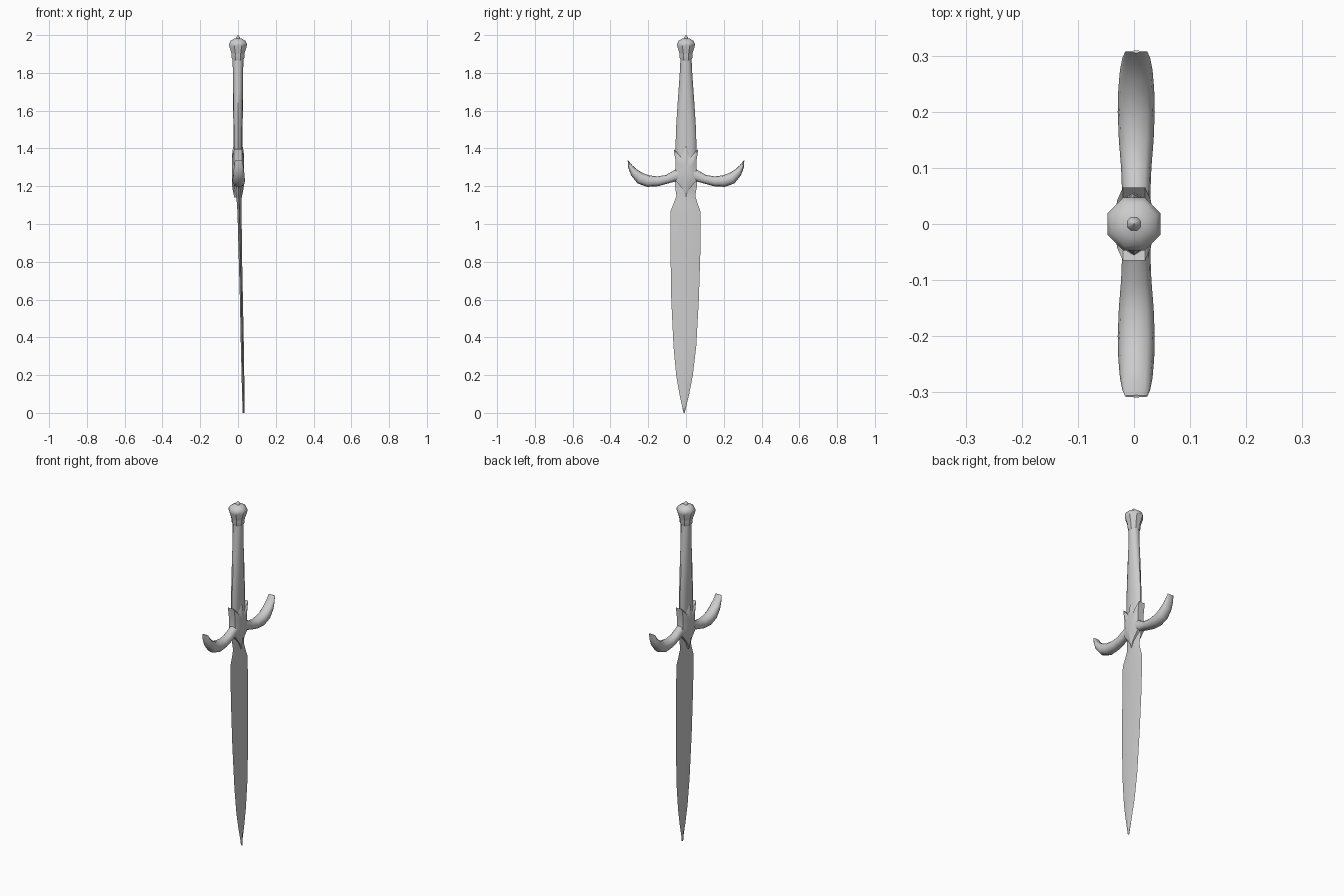
import bpy, bmesh, math
from mathutils import Vector

cube = bpy.data.objects.get("Cube")
if cube:
    bpy.data.objects.remove(cube, do_unlink=True)

metal = bpy.data.materials.new("plain grey")
metal.use_nodes = True
grey = (0.6, 0.6, 0.6, 1)
metal.diffuse_color = grey
metal.node_tree.nodes["Principled BSDF"].inputs["Base Color"].default_value = grey


def finish(name, bm, angle=40):
    bmesh.ops.recalc_face_normals(bm, faces=bm.faces)
    mesh = bpy.data.meshes.new(name)
    bm.to_mesh(mesh)
    bm.free()
    mesh.materials.append(metal)
    obj = bpy.data.objects.new(name, mesh)
    bpy.context.collection.objects.link(obj)
    bpy.ops.object.select_all(action='DESELECT')
    obj.select_set(True)
    bpy.context.view_layer.objects.active = obj
    bpy.ops.object.shade_smooth_by_angle(angle=math.radians(angle))
    return obj


def loft(name, rings, angle=40):
    """Skin a closed tube through equal-length rings of points."""
    bm = bmesh.new()
    rows = [[bm.verts.new(p) for p in ring] for ring in rings]
    n = len(rows[0])
    for a, b in zip(rows, rows[1:]):
        for i in range(n):
            j = (i + 1) % n
            bm.faces.new((a[i], a[j], b[j], b[i]))
    bm.faces.new(rows[0])
    bm.faces.new(rows[-1])
    return finish(name, bm, angle)


def ellipse(n, rx, ry, z, turn=0.0):
    return [(rx * math.cos(math.tau * (i + turn) / n),
             ry * math.sin(math.tau * (i + turn) / n), z) for i in range(n)]


# Blade: flat diamond section, leaning slightly towards +x: z, half width, x, y, half thickness
blade = [(1.27, 0.058, 0.0, 0, 0.018), (1.2, 0.058, 0.001, 0, 0.017),
         (1.15, 0.05, 0.004, -0.001, 0.014), (1.11, 0.063, 0.006, -0.002, 0.012),
         (1.065, 0.08, 0.008, -0.003, 0.011), (0.85, 0.079, 0.012, -0.003, 0.009),
         (0.6, 0.073, 0.018, -0.005, 0.008), (0.35, 0.06, 0.023, -0.006, 0.008),
         (0.2, 0.044, 0.026, -0.008, 0.007), (0.1, 0.026, 0.028, -0.009, 0.007),
         (0.0, 0.003, 0.03, -0.01, 0.005)]
loft("blade", [[(x + t, y, z), (x, y + w, z), (x - t, y, z), (x, y - w, z)]
               for z, w, x, y, t in blade], 30)

# Grip: oval handle narrowing towards the pommel: z, x radius, y radius
grip = [(1.25, 0.024, 0.052), (1.38, 0.023, 0.056), (1.5, 0.024, 0.053),
        (1.6, 0.026, 0.047), (1.7, 0.027, 0.04), (1.8, 0.027, 0.033),
        (1.88, 0.029, 0.029)]
loft("grip", [ellipse(12, rx, ry, z) for z, rx, ry in grip])

# Pommel: eight-sided knob with collar and small finial: z, radius
pommel = [(1.865, 0.03), (1.88, 0.036), (1.895, 0.036), (1.905, 0.038),
          (1.94, 0.05), (1.955, 0.051), (1.97, 0.042), (1.98, 0.025),
          (1.983, 0.013), (1.99, 0.01), (2.0, 0.001)]
loft("pommel", [ellipse(8, r, r, z, 0.5) for z, r in pommel])

# Guard arms: upswept horns ending in a thin edge: y, z, half thickness, half width
horn = [(0.0, 1.268, 0.04, 0.025), (0.05, 1.258, 0.03, 0.025),
        (0.1, 1.237, 0.023, 0.027), (0.15, 1.226, 0.026, 0.031),
        (0.2, 1.227, 0.031, 0.033), (0.24, 1.241, 0.031, 0.032),
        (0.275, 1.273, 0.022, 0.029), (0.295, 1.305, 0.012, 0.025),
        (0.307, 1.336, 0.002, 0.02)]
for name, side in (("front_guard_arm", -1), ("back_guard_arm", 1)):
    rings = []
    for k, (y, z, t, w) in enumerate(horn):
        a, b = horn[max(k - 1, 0)], horn[min(k + 1, len(horn) - 1)]
        d = Vector((b[0] - a[0], b[1] - a[1])).normalized()
        ring = []
        for i in range(12):
            u = math.tau * i / 12
            c, s = math.cos(u), math.sin(u)
            ring.append((0.004 + w * math.copysign(abs(c) ** 0.75, c),
                         side * (y - d.y * t * s), z + d.x * t * s))
        rings.append(ring)
    loft(name, rings)

# Guard centre: star outline (y, z), thickest around the middle
half = [(0.0, 1.435), (0.014, 1.385), (0.03, 1.36), (0.065, 1.397),
        (0.055, 1.33), (0.055, 1.285), (0.06, 1.235), (0.03, 1.2),
        (0.015, 1.18), (0.0, 1.14)]
star = half + [(-y, z) for y, z in half[-2:0:-1]]
MID = 1.285


def star_ring(scale, x):
    return [(x, y * scale, MID + (z - MID) * scale) for y, z in star]


loft("guard_centre", [star_ring(0.35, -0.033), star_ring(0.65, -0.03),
                      star_ring(1, -0.02), star_ring(1, 0.02),
                      star_ring(0.65, 0.03), star_ring(0.35, 0.033)], 35)
